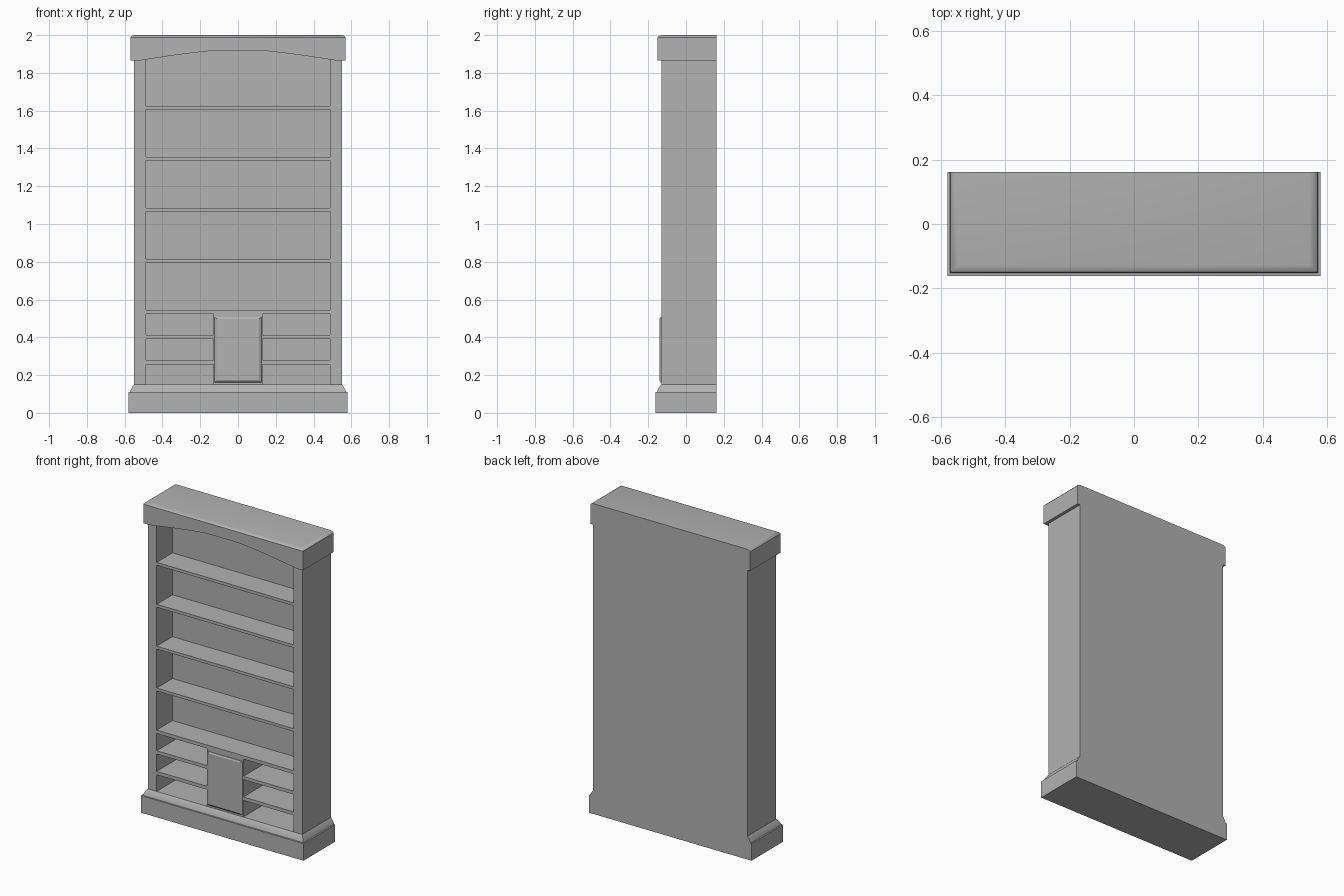
import bpy, bmesh, math

if "Cube" in bpy.data.objects:
    bpy.data.objects.remove(bpy.data.objects["Cube"])

BACK, FRONT = 0.161, -0.131    # cabinet back and front planes

# Dark grey finish shared by every part
grey = bpy.data.materials.new("dark_grey")
grey.diffuse_color = (0.445, 0.445, 0.445, 1)
grey.use_nodes = True
grey.node_tree.nodes["Principled BSDF"].inputs["Base Color"].default_value = grey.diffuse_color


def finish(name, bm):
    bmesh.ops.recalc_face_normals(bm, faces=bm.faces)
    me = bpy.data.meshes.new(name)
    bm.to_mesh(me)
    bm.free()
    me.materials.append(grey)
    ob = bpy.data.objects.new(name, me)
    bpy.context.collection.objects.link(ob)
    return ob


def loft(name, loops):
    """Closed solid from a stack of matching point loops."""
    bm = bmesh.new()
    rings = [[bm.verts.new(p) for p in loop] for loop in loops]
    n = len(rings[0])
    for a, b in zip(rings, rings[1:]):
        for i in range(n):
            j = (i + 1) % n
            bm.faces.new((a[i], a[j], b[j], b[i]))
    bm.faces.new(rings[0])
    bm.faces.new(rings[-1])
    return finish(name, bm)


def box(name, x0, x1, y0, y1, z0, z1):
    rect = [(x0, y0), (x1, y0), (x1, y1), (x0, y1)]
    return loft(name, [[(x, y, z) for x, y in rect] for z in (z0, z1)])


def stepped(name, profile):
    """Moulding: footprint inset on front and sides, flush at the back."""
    loops = []
    for inset, z in profile:
        w, f = 0.58 - inset, -0.161 + inset
        loops.append([(-w, f, z), (w, f, z), (w, BACK, z), (-w, BACK, z)])
    ob = loft(name, loops)
    ob.data.shade_smooth()
    ob.data.set_sharp_from_angle(angle=math.radians(40))
    return ob


# Plinth with rounded moulding
stepped("plinth", [(0, 0), (0, 0.11), (0.008, 0.111), (0.011, 0.12),
                   (0.018, 0.134), (0.024, 0.143), (0.029, 0.15)])

# Arched cornice and its softened top
half = [(0.57, 1.988), (0.57, 1.865), (0.525, 1.865),
        (0.34, 1.893), (0.23, 1.907), (0.12, 1.919)]
outline = half + [(-x, z) for x, z in reversed(half)]
loft("cornice", [[(x, y, z) for x, z in outline] for y in (-0.151, BACK)])
stepped("cornice_top", [(0.01, 1.988), (0.017, 1.996), (0.034, 2.0)])

# Side posts, lower shelves (mirrored)
for s, side in ((-1, "left"), (1, "right")):
    a, b = sorted((s * 0.488, s * 0.55))
    box(f"side_post_{side}", a, b, FRONT, BACK, 0.14, 1.95)
    a, b = sorted((s * 0.13, s * 0.49))
    for i, (z0, z1) in enumerate(((0.257, 0.279), (0.391, 0.412))):
        box(f"lower_shelf_{side}_{i + 1}", a, b, FRONT, 0.12, z0, z1)

# Back panels: deep below, shallow above
box("lower_back", -0.49, 0.49, 0.12, BACK, 0.14, 0.545)
box("upper_back", -0.49, 0.49, 0.03, BACK, 0.545, 1.95)

# Full-width shelves
box("counter_shelf", -0.49, 0.49, FRONT, 0.12, 0.523, 0.545)
for i in range(4):
    z = 0.80 + 0.27 * i
    box(f"shelf_{i + 1}", -0.49, 0.49, FRONT, 0.03, z - 0.003, z + 0.016)

# Central cupboard with bevelled door
box("cupboard", -0.13, 0.13, FRONT, 0.12, 0.14, 0.525)
loft("cupboard_door", [
    [(-w, y, z0), (w, y, z0), (w, y, z1), (-w, y, z1)]
    for w, y, z0, z1 in ((0.124, FRONT, 0.16, 0.508),
                         (0.122, -0.134, 0.162, 0.507),
                         (0.112, -0.14, 0.17, 0.498))])
